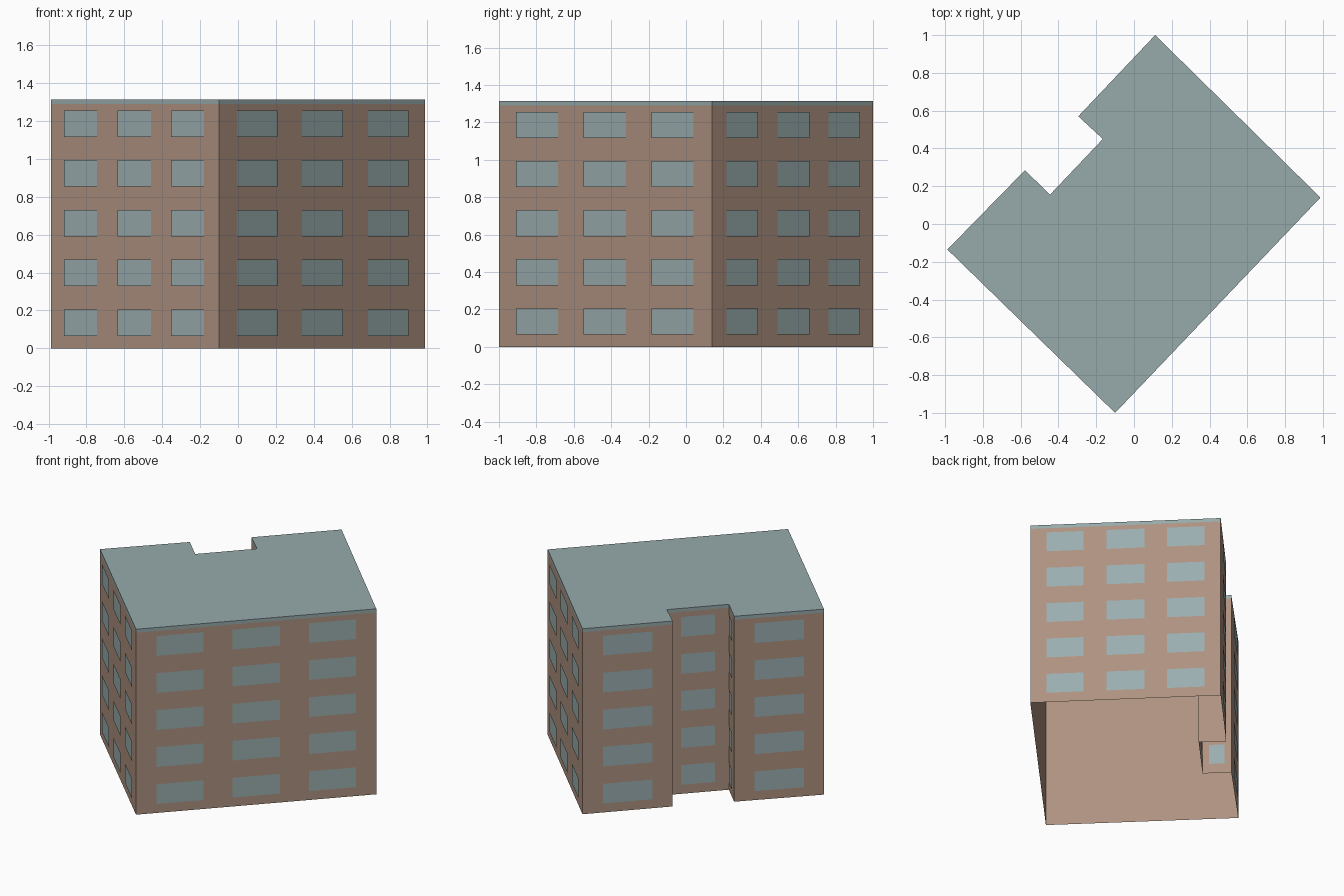
import bpy
import bmesh
from mathutils import Vector

cube = bpy.data.objects.get("Cube")
if cube:
    bpy.data.objects.remove(cube, do_unlink=True)


def linear(c):
    c /= 255
    return c / 12.92 if c <= 0.04045 else ((c + 0.055) / 1.055) ** 2.4


def material(name, *rgb):
    mat = bpy.data.materials.new(name)
    mat.use_nodes = True
    colour = [linear(c) for c in rgb] + [1]
    mat.diffuse_color = colour
    mat.node_tree.nodes["Principled BSDF"].inputs["Base Color"].default_value = colour
    return mat


wall_tan = material("wall tan", 174, 146, 128)
window_glass = material("window glass", 155, 174, 176)
roof_grey = material("roof grey", 151, 170, 171)

# Footprint, counterclockwise, with the number of window columns per wall
FOOTPRINT = [
    ((-0.988, -0.135), 3),
    ((-0.10, -1.0), 3),
    ((0.987, 0.14), 3),
    ((0.112, 1.0), 1),
    ((-0.295, 0.57), 1),
    ((-0.165, 0.45), 1),
    ((-0.445, 0.155), 1),
    ((-0.577, 0.285), 1),
]
# Window spans along a wall, as fractions of its length
SPANS = {
    3: [(0.084, 0.28), (0.40, 0.599), (0.719, 0.915)],
    1: [(0.225, 0.775)],
}
FLOORS, FLOOR_HEIGHT, SILL, WINDOW_HEIGHT = 5, 0.2625, 0.066, 0.14
EAVES, TOP = 1.29, 1.315
GLASS_OFFSET = 0.006


def wall_ends():
    """Start, end and window columns of each wall."""
    for i, (corner, columns) in enumerate(FOOTPRINT):
        yield Vector(corner), Vector(FOOTPRINT[(i + 1) % len(FOOTPRINT)][0]), columns


def upright(bm, a, b, low, high):
    """Vertical rectangle from a to b, facing out of the building."""
    corners = ((a, low), (b, low), (b, high), (a, high))
    bm.faces.new([bm.verts.new((p.x, p.y, z)) for p, z in corners])


def finish(name, bm, mat):
    bmesh.ops.remove_doubles(bm, verts=bm.verts[:], dist=0.0001)
    mesh = bpy.data.meshes.new(name)
    bm.to_mesh(mesh)
    bm.free()
    mesh.materials.append(mat)
    bpy.context.collection.objects.link(bpy.data.objects.new(name, mesh))


# Plain walls, open underneath
bm = bmesh.new()
for a, b, _ in wall_ends():
    upright(bm, a, b, 0, EAVES)
finish("building_walls", bm, wall_tan)

# Flat roof with its edge band
bm = bmesh.new()
for a, b, _ in wall_ends():
    upright(bm, a, b, EAVES, TOP)
bm.faces.new([bm.verts.new((a.x, a.y, TOP)) for a, _, _ in wall_ends()])
finish("flat_roof", bm, roof_grey)

# Window panes standing just proud of every wall
bm = bmesh.new()
for a, b, columns in wall_ends():
    along = (b - a).normalized()
    out = Vector((along.y, -along.x)) * GLASS_OFFSET
    for start, end in SPANS[columns]:
        for floor in range(FLOORS):
            z = SILL + floor * FLOOR_HEIGHT
            upright(bm, a.lerp(b, start) + out, a.lerp(b, end) + out, z, z + WINDOW_HEIGHT)
finish("windows", bm, window_glass)
